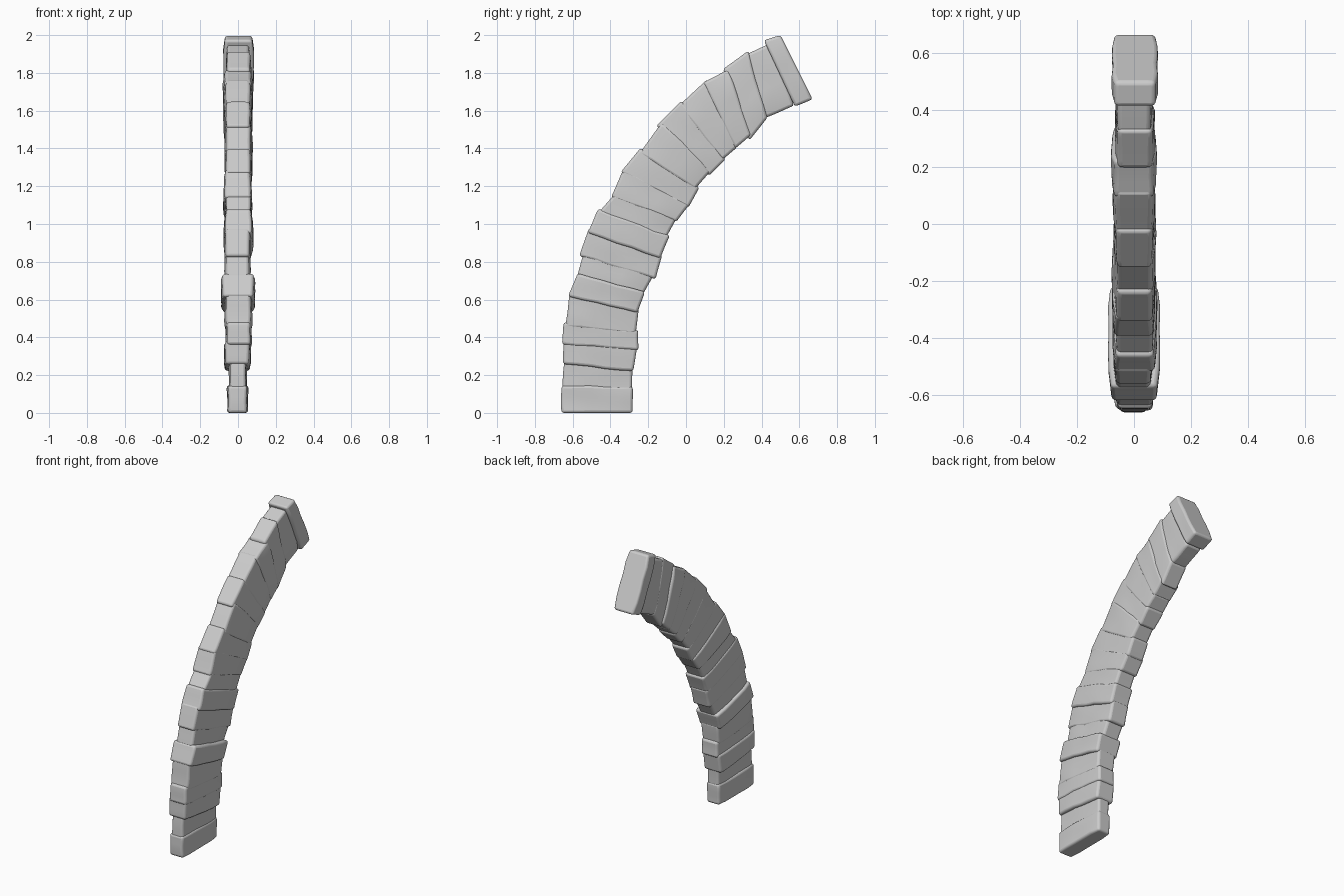
import bpy, bmesh, math, random
from mathutils import Vector, noise

random.seed(4)
cube = bpy.data.objects.get("Cube")
if cube:
    bpy.data.objects.remove(cube, do_unlink=True)

# Plain stone material
stone_mat = bpy.data.materials.new("pale grey stone")
stone_mat.use_nodes = True
grey = (0.6, 0.6, 0.6, 1)
stone_mat.diffuse_color = grey
stone_mat.node_tree.nodes["Principled BSDF"].inputs["Base Color"].default_value = grey

# Bed joints up the arch: outer y, outer z, inner y, inner z, half width of the stone below
JOINTS = [
    (-.66, 0, -.28, 0, 0),
    (-.66, .13, -.28, .13, .055),
    (-.65, .27, -.28, .23, .047),
    (-.65, .37, -.26, .34, .07),
    (-.64, .47, -.26, .43, .068),
    (-.62, .63, -.25, .54, .072),
    (-.58, .73, -.22, .63, .092),
    (-.55, .84, -.17, .72, .067),
    (-.51, .96, -.14, .83, .07),
    (-.46, 1.07, -.1, .93, .077),
    (-.39, 1.15, -.05, 1.02, .07),
    (-.33, 1.28, .01, 1.1, .074),
    (-.24, 1.39, .06, 1.19, .07),
    (-.14, 1.53, .13, 1.27, .073),
    (-.03, 1.64, .2, 1.34, .07),
    (.1, 1.76, .27, 1.4, .073),
    (.21, 1.82, .34, 1.46, .079),
    (.32, 1.9, .42, 1.56, .068),
    (.43, 1.95, .56, 1.62, .064),
    (.5, 2, .67, 1.66, .08),
]


def build_stone(name, low, high, half, first, last):
    """Lumpy block between two bed joints, lapping a little into its neighbours."""
    bm = bmesh.new()
    bmesh.ops.create_cube(bm, size=1)
    bmesh.ops.subdivide_edges(bm, edges=bm.edges[:], cuts=4, use_grid_fill=True)
    ends = [Vector((0, p[0], p[1])) for p in (low, high)]
    inner = [Vector((0, p[2], p[3])) for p in (low, high)]
    shift = random.uniform(-.004, .004)
    poke = 0.035 if last else random.uniform(-.02, .03)
    if first:
        poke = 0
    bottom = 0 if first else -.1
    top = 1 if last else 1.1
    for v in bm.verts:
        u, t = v.co.y + .5, bottom + (v.co.z + .5) * (top - bottom)
        across = u + poke * (u - .5) * 2 * (0 if last else 1)
        p = ends[0].lerp(ends[1], t).lerp(inner[0].lerp(inner[1], t), across)
        # Narrower toward the outer and inner faces
        width = half * (1 - .12 * abs(2 * u - 1) ** 4)
        lump = noise.noise(p * 9 + Vector((half * 90, 0, 0)))
        p.x = v.co.x * 2 * (width + .006 * lump) + shift
        if not last:
            p += Vector((0, .006, .006)) * lump
        p.z = 0 if first and v.co.z < -.49 else max(p.z, 0)
        v.co = p
    mesh = bpy.data.meshes.new(name)
    bm.to_mesh(mesh)
    bm.free()
    mesh.materials.append(stone_mat)
    obj = bpy.data.objects.new(name, mesh)
    bpy.context.collection.objects.link(obj)

    # Worn, rounded arrises
    bevel = obj.modifiers.new("worn edges", "BEVEL")
    bevel.width = .014
    bevel.segments = 3
    bevel.limit_method = "ANGLE"
    bevel.angle_limit = math.radians(45)
    bpy.ops.object.select_all(action="DESELECT")
    obj.select_set(True)
    bpy.context.view_layer.objects.active = obj
    bpy.ops.object.shade_smooth_by_angle(angle=math.radians(40))
    return obj


# Stack the courses from the foot to the end block
count = len(JOINTS) - 1
for i in range(count):
    low, high = JOINTS[i], JOINTS[i + 1]
    last = i == count - 1
    if last:
        # The end block stands proud of the course below it
        low = (low[0] - .01, low[1] + .025, low[2] + .025, low[3] + .005)
    title = "end_block" if last else "foot_stone" if i == 0 else f"arch_stone_{i}"
    build_stone(title, low, high, high[4], i == 0, last)
